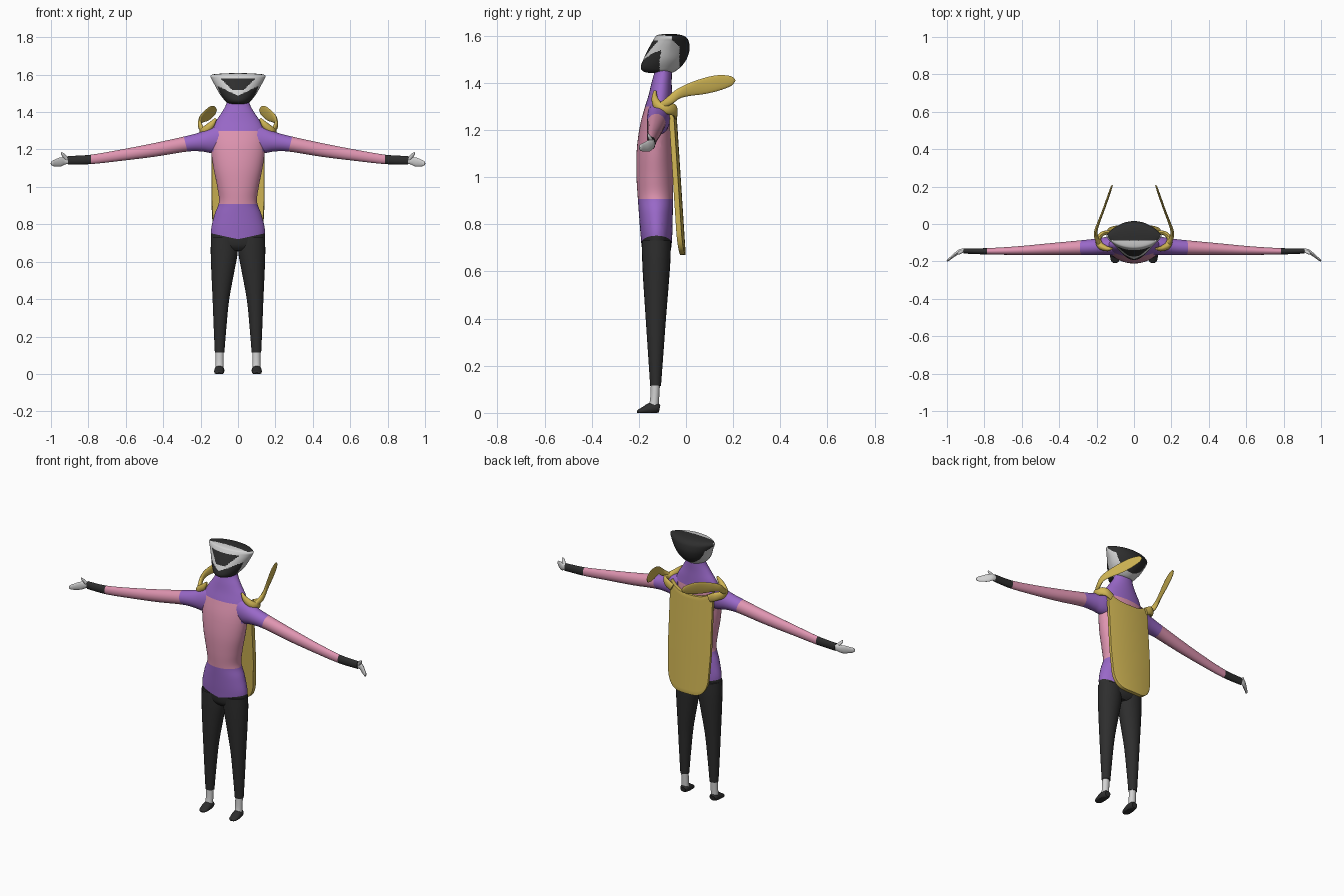
import bpy, bmesh, math
from mathutils import Vector

if "Cube" in bpy.data.objects:
    bpy.data.objects.remove(bpy.data.objects["Cube"])

COLOURS = {
    "pink": (0.74, 0.30, 0.44), "purple": (0.32, 0.14, 0.58), "black": (0.027, 0.027, 0.027),
    "light_grey": (0.64, 0.64, 0.64), "gold": (0.64, 0.47, 0.09),
}
MATS = {}
for cname, rgb in COLOURS.items():
    MATS[cname] = bpy.data.materials.new(cname)
    MATS[cname].diffuse_color = (*rgb, 1)


def smooth_keys(keys, steps):
    """Catmull-Rom interpolation of tuples of numbers."""
    out = []
    for i in range(len(keys) - 1):
        q = [keys[max(i - 1, 0)], keys[i], keys[i + 1], keys[min(i + 2, len(keys) - 1)]]
        for s in range(steps):
            t = s / steps
            out.append([0.5 * (2 * b + (c - a) * t + (2 * a - 5 * b + 4 * c - d) * t * t
                               + (3 * b - a - 3 * c + d) * t ** 3) for a, b, c, d in zip(*q)])
    return out + [list(keys[-1])]


def finish(name, bm, rule, mirror=False, angle=40):
    """Colour faces by rule(centre), make the object, smooth it."""
    bmesh.ops.recalc_face_normals(bm, faces=bm.faces)
    used = []
    for f in bm.faces:
        col = rule(f.calc_center_median()) if callable(rule) else rule
        if col not in used:
            used.append(col)
        f.material_index = used.index(col)
    me = bpy.data.meshes.new(name)
    bm.to_mesh(me)
    bm.free()
    for col in used:
        me.materials.append(MATS[col])
    ob = bpy.data.objects.new(name, me)
    bpy.context.collection.objects.link(ob)
    bpy.ops.object.select_all(action='DESELECT')
    ob.select_set(True)
    bpy.context.view_layer.objects.active = ob
    bpy.ops.object.shade_smooth_by_angle(angle=math.radians(angle))
    if mirror:
        ob.modifiers.new("mirror", 'MIRROR').use_clip = False
    return ob


def skin(bm, rings):
    """Bridge rings of points and cap both ends."""
    vs = [[bm.verts.new(p) for p in r] for r in rings]
    n = len(vs[0])
    for a, b in zip(vs, vs[1:]):
        for i in range(n):
            bm.faces.new((a[i], a[(i + 1) % n], b[(i + 1) % n], b[i]))
    bm.faces.new(vs[0])
    bm.faces.new(vs[-1])


def tube(name, keys, ref, rule, cuts=(), n=24, steps=6, mirror=True, floor=False):
    """Elliptic sweep; key = x, y, z, radius along ref, radius across."""
    ks = smooth_keys(keys, steps)
    pts = [Vector(k[:3]) for k in ks]
    rings = []
    for i, k in enumerate(ks):
        t = (pts[min(i + 1, len(pts) - 1)] - pts[max(i - 1, 0)]).normalized()
        u = Vector(ref)
        u = (u - t * u.dot(t)).normalized()
        v = t.cross(u)
        ring = []
        for j in range(n):
            a = math.tau * j / n
            p = pts[i] + u * (max(k[3], .002) * math.cos(a)) + v * (max(k[4], .002) * math.sin(a))
            if floor:
                p.z = max(p.z, 0)
            ring.append(p)
        rings.append(ring)
    bm = bmesh.new()
    skin(bm, rings)
    for co, no in cuts:
        bmesh.ops.bisect_plane(bm, geom=bm.verts[:] + bm.edges[:] + bm.faces[:],
                               plane_co=co, plane_no=no, dist=1e-5)
    return finish(name, bm, rule, mirror)


X, Z = (1, 0, 0), (0, 0, 1)


# Torso and neck: hips black, shorts purple, chest pink, yoke purple
def torso_rule(c):
    if c.z < .72 + .22 * min(abs(c.x), .14):
        return "black"
    if c.z < .908 or c.z > 1.3 or (abs(c.x) > .13 and c.z > 1.19):
        return "purple"
    return "pink"


def trunk(z, hw, y0, y1):
    return (0, (y0 + y1) / 2, z, hw, (y1 - y0) / 2)


tube("torso", [trunk(.66, .09, -.165, -.085), trunk(.69, .132, -.185, -.065), trunk(.76, .145, -.193, -.058),
               trunk(.85, .126, -.2, -.056), trunk(.92, .102, -.205, -.055), trunk(1.0, .111, -.21, -.054),
               trunk(1.1, .131, -.21, -.053), trunk(1.2, .145, -.198, -.053), trunk(1.28, .148, -.178, -.055),
               trunk(1.34, .125, -.16, -.058), trunk(1.39, .092, -.148, -.06), trunk(1.44, .064, -.135, -.06),
               trunk(1.49, .055, -.13, -.06)],
     X, torso_rule, n=40, mirror=False,
     cuts=[((0, 0, .72), (-.22, 0, 1)), ((0, 0, .72), (.22, 0, 1)), ((0, 0, .908), Z), ((0, 0, 1.3), Z),
           ((.13, 0, 0), X), ((-.13, 0, 0), X), ((0, 0, 1.19), Z)])


# Legs, ankles and feet
def limb(z, inner, outer, y0, y1):
    return ((inner + outer) / 2, (y0 + y1) / 2, z, (outer - inner) / 2, (y1 - y0) / 2)


tube("leg", [limb(.73, 0, .144, -.188, -.064), limb(.65, .002, .146, -.186, -.066), limb(.55, .02, .143, -.181, -.073),
             limb(.4, .047, .136, -.171, -.085), limb(.25, .062, .13, -.161, -.096), limb(.115, .073, .124, -.152, -.106)],
     X, "black")
tube("ankle", [limb(.13, .077, .12, -.149, -.11), limb(.06, .077, .12, -.152, -.114),
               limb(.02, .077, .121, -.16, -.116)], X, "light_grey")
tube("foot", [(.099, -.112, .018, .018, .016), (.099, -.125, .02, .025, .022), (.1, -.15, .018, .027, .025),
              (.101, -.18, .01, .026, .016), (.101, -.2, .006, .02, .009), (.101, -.208, .004, .008, .004)],
     X, "black", floor=True)

# Arms with purple shoulder and black cuff
tube("arm", [(.1, -.115, 1.255, .075, .05), (.15, -.118, 1.246, .066, .048), (.2, -.122, 1.24, .051, .044),
             (.28, -.126, 1.229, .041, .039), (.45, -.134, 1.197, .036, .031), (.62, -.142, 1.17, .03, .023),
             (.785, -.146, 1.147, .025, .017), (.91, -.144, 1.142, .023, .014)], Z,
     lambda c: "purple" if c.x - .25 * (c.z - 1.23) < .28 else "pink" if c.x < .785 else "black",
     cuts=[((.28, 0, 1.23), (1, 0, -.25)), ((.785, 0, 0), X)])

# Hands bent forward, with thumbs
tube("hand", [(.895, -.143, 1.142, .019, .011), (.925, -.143, 1.14, .02, .01), (.95, -.158, 1.133, .024, .009),
              (.975, -.178, 1.128, .019, .007), (.992, -.192, 1.126, .014, .006), (1.0, -.198, 1.126, .004, .003)],
     Z, "light_grey", n=16)
tube("thumb", [(.912, -.143, 1.145, .01, .009), (.928, -.151, 1.163, .01, .008), (.938, -.158, 1.176, .008, .006),
               (.943, -.161, 1.184, .003, .003)], X, "light_grey", n=12)


# Helmet: black shell, grey cheeks and brow, black eye and mouth panels
def helmet_rule(c):
    u = abs(c.x)
    if c.y > -.028 or (c.z > 1.598 and c.y > -.088) or c.z - 1.54 > (-.025 - c.y) * .85 + .012 and c.y > -.085 + .18 * u:
        return "black"
    if c.z > 1.58:
        return "light_grey"
    if c.z > max(1.517, 1.487 + u) and c.y < -.075:
        return "black"
    if c.z < 1.487 + .48 * u and c.y < -.112 + .2 * max(0, c.z - 1.5):
        return "black"
    return "light_grey"


# key = z, half width, front y, back y, corner y, corner sharpness
head_keys = [(1.443, .03, -.16, -.06, -.11, 1), (1.45, .058, -.183, -.045, -.105, 1), (1.468, .076, -.192, -.022, -.095, 1),
             (1.5, .1, -.181, .002, -.08, 1.05), (1.54, .122, -.162, .015, -.07, 1.15), (1.575, .141, -.143, .012, -.065, 1.3),
             (1.592, .147, -.133, .002, -.064, 1.4), (1.602, .128, -.124, -.015, -.064, 1.3),
             (1.607, .06, -.1, -.04, -.065, 1), (1.608, .01, -.07, -.06, -.065, 1)]
rings = []
for z, hw, yf, yb, yc, p in smooth_keys(head_keys, 9):
    ring = []
    for j in range(128):
        a = math.tau * j / 128
        s = math.sin(a)
        ring.append((hw * math.cos(a), yc + ((yb - yc) if s > 0 else (yf - yc)) * abs(s) ** p, z))
    rings.append(ring)
bm = bmesh.new()
skin(bm, rings)
finish("helmet", bm, helmet_rule, angle=50)

# Back panel with rounded bottom and scooped top
bm = bmesh.new()
NU, NV = 32, 24
grid = []
for i in range(NU + 1):
    u = math.sin(math.pi / 2 * (2 * i / NU - 1))
    bottom = .67 + .11 * (1 - math.sqrt(max(0, 1 - abs(u) ** 4)))
    top = 1.255 + .05 * abs(u) ** 3
    col = []
    for j in range(NV + 1):
        z = bottom + (top - bottom) * j / NV
        w = .127 + .014 * min(1, (z - .67) / .25)
        col.append(bm.verts.new((u * w, -.012 - .065 * (z - .67) - .012 * u * u, z)))
    grid.append(col)
for a, b in zip(grid, grid[1:]):
    for j in range(NV):
        bm.faces.new((a[j], b[j], b[j + 1], a[j + 1]))
panel = finish("back_panel", bm, "gold")
solid = panel.modifiers.new("thickness", 'SOLIDIFY')
solid.thickness, solid.offset = .022, 0
bev = panel.modifiers.new("soft_edge", 'BEVEL')
bev.width, bev.segments = .006, 2

# Shoulder straps and the leaf blades rising behind them
tube("shoulder_strap", [(.118, -.132, 1.365, .006, .006), (.145, -.132, 1.33, .018, .014), (.18, -.115, 1.3, .022, .018),
                        (.19, -.08, 1.292, .024, .014), (.165, -.05, 1.285, .025, .012), (.125, -.046, 1.265, .022, .01)],
     Z, "gold", n=16)
tube("leaf_blade", [(.185, -.11, 1.3, .014, .012), (.202, -.07, 1.325, .018, .011), (.203, -.035, 1.352, .02, .009),
                    (.188, .01, 1.37, .026, .007), (.165, .07, 1.385, .033, .006), (.142, .135, 1.4, .033, .006),
                    (.123, .19, 1.409, .021, .005), (.116, .208, 1.411, .004, .003)], Z, "gold", n=16)

for m in bpy.data.materials:
    if m.users and not m.is_grease_pencil:
        m.use_nodes = True
        m.node_tree.nodes["Principled BSDF"].inputs["Base Color"].default_value = m.diffuse_color
